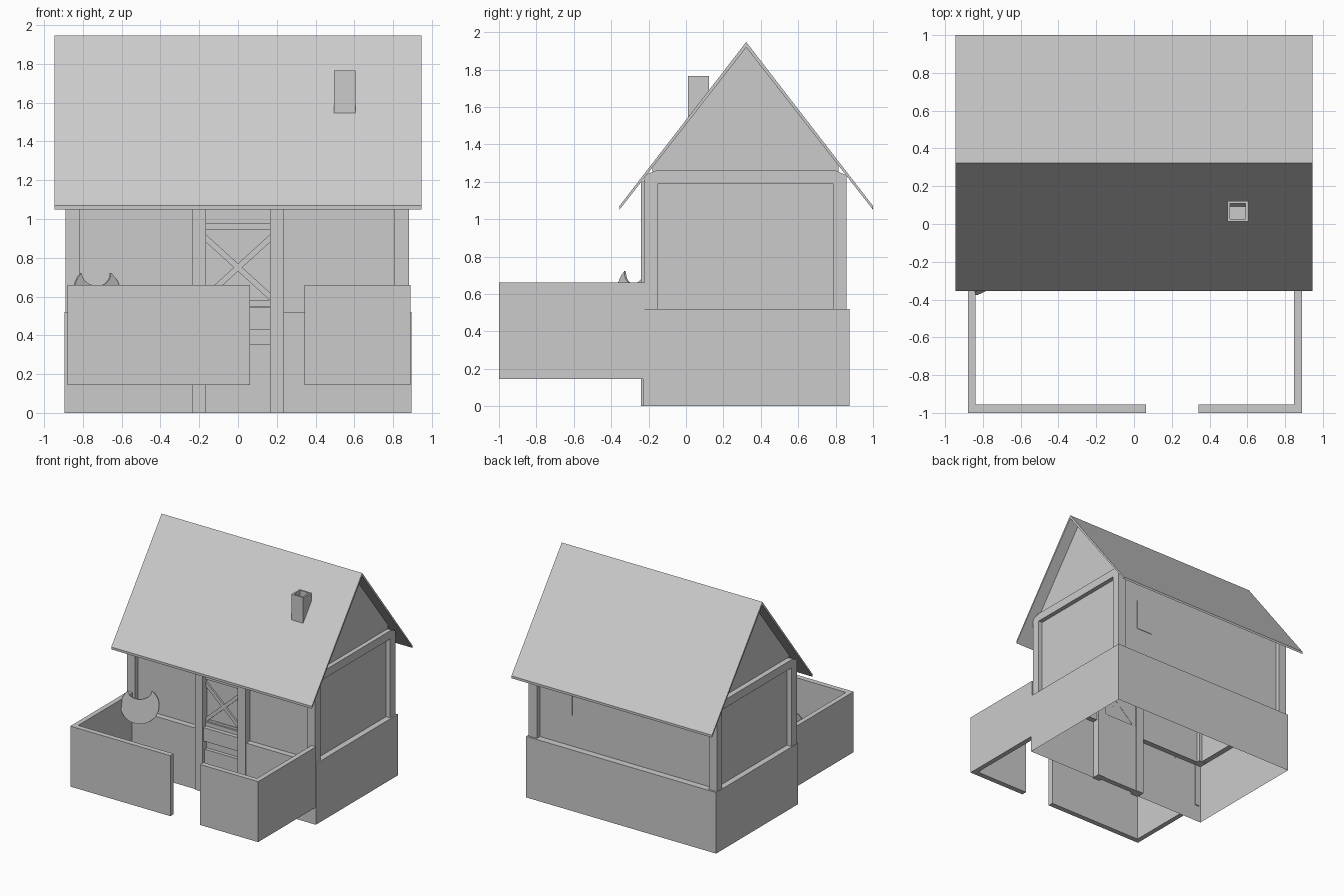
import bpy, math
from mathutils import Matrix, Vector

if "Cube" in bpy.data.objects:
    bpy.data.objects.remove(bpy.data.objects["Cube"])


def mesh(name, verts, faces):
    me = bpy.data.meshes.new(name)
    me.from_pydata(verts, [], faces)
    ob = bpy.data.objects.new(name, me)
    bpy.context.collection.objects.link(ob)
    return ob


def box(name, x0, x1, y0, y1, z0, z1):
    v = [(x, y, z) for x in (x0, x1) for y in (y0, y1) for z in (z0, z1)]
    f = [(0, 1, 3, 2), (4, 6, 7, 5), (0, 4, 5, 1), (2, 3, 7, 6), (0, 2, 6, 4), (1, 5, 7, 3)]
    return mesh(name, v, f)


def extrude_x(name, prof, x0, x1, skip=()):
    """Extrude a (y, z) profile along x; skip lists side faces left open."""
    n = len(prof)
    v = [(x0, y, z) for y, z in prof] + [(x1, y, z) for y, z in prof]
    f = [(i, (i + 1) % n, n + (i + 1) % n, n + i) for i in range(n) if i not in skip]
    f += [tuple(range(n))[::-1], tuple(range(n, 2 * n))]
    return mesh(name, v, f)


RIDGE = 0.322


def roof_z(y):
    return 1.05 + (1.918 - 1.05) * (1 - abs(y - RIDGE) / 0.678)


# roof: thin folded slab
extrude_x("roof", [(-0.356, 1.05), (RIDGE, 1.918), (1.0, 1.05), (1.0, 1.07),
                   (RIDGE, 1.947), (-0.356, 1.07)], -0.945, 0.945)

# upper walls with gables, open underneath
yf, yb = -0.18, 0.815
extrude_x("upper_walls", [(yf, 0.515), (yb, 0.515), (yb, roof_z(yb)), (RIDGE, 1.918),
                          (yf, roof_z(yf))], -0.845, 0.845, skip=(0,))

# hollow base: outer skin with doorway gap, plus ledge on top
X, Y0, Y1, H = 0.895, -0.23, 0.873, 0.52
d = 0.2
plan = [(-d, Y0), (-X, Y0), (-X, Y1), (X, Y1), (X, Y0), (d, Y0)]
inner = [(-d, yf), (-0.845, yf), (-0.845, yb), (0.845, yb), (0.845, yf), (d, yf)]
n = len(plan)
verts = [(x, y, 0) for x, y in plan] + [(x, y, H) for x, y in plan] + [(x, y, H) for x, y in inner]
faces = []
for i in range(n - 1):
    faces += [(i, i + 1, n + i + 1, n + i), (n + i, n + i + 1, 2 * n + i + 1, 2 * n + i)]
mesh("base_walls", verts, faces)

# timber corner posts, top rails and doorway posts
for s, x0, x1 in ((-1, -0.89, -0.817), (1, 0.805, 0.882)):
    for y0, y1 in ((-0.222, -0.15), (0.785, 0.857)):
        yo = y0 if y0 < 0 else y1
        yi = y1 if y0 < 0 else y0
        extrude_x("corner_post", [(yo, 0.515), (yi, 0.515), (yi, 1.25), (yo, roof_z(yo))], x0, x1)
    extrude_x("gable_beam", [(-0.222, 1.19), (0.857, 1.19), (0.857, 1.235), (0.80, 1.26),
                             (-0.16, 1.26), (-0.222, 1.235)], x0, x1)
    extrude_x("door_post", [(-0.24, 0), (-0.165, 0), (-0.165, 1.26), (-0.24, 1.195)],
              min(s * 0.165, s * 0.238), max(s * 0.165, s * 0.238))

# two-part door with rails and crossed braces
box("door_panel", -0.165, 0.165, -0.185, -0.17, 0, 0.6)
box("lower_door", -0.165, 0.165, -0.215, -0.18, 0, 0.355)
box("door_beam", -0.165, 0.165, -0.23, -0.18, 0.43, 0.545)
for z in (0.548, 0.945):
    box("door_rail", -0.165, 0.165, -0.2, -0.175, z, z + 0.034)
for s in (-1, 1):
    b = [(-0.165, 0.58), (-0.165, 0.62), (0.165, 0.92), (0.165, 0.88)]
    v = [(s * x, y, z) for y in (-0.195, -0.178) for x, z in b]
    mesh("cross_brace", v, [(0, 1, 2, 3), (7, 6, 5, 4)] +
         [(i, (i + 1) % 4, 4 + (i + 1) % 4, 4 + i) for i in range(4)])

# back window
box("back_window", 0.5, 0.65, yb - 0.005, yb + 0.004, 0.78, 1.04)

# hollow chimney
cx0, cx1, cy0, cy1 = 0.495, 0.605, 0.012, 0.122
loops = [(0, 1.45), (0, 1.765), (0.014, 1.765), (0.014, 1.65)]
verts, faces = [], []
for i, z in loops:
    verts += [(cx0 + i, cy0 + i, z), (cx1 - i, cy0 + i, z), (cx1 - i, cy1 - i, z), (cx0 + i, cy1 - i, z)]
for k in range(3):
    faces += [(4 * k + j, 4 * k + (j + 1) % 4, 4 * k + 4 + (j + 1) % 4, 4 * k + 4 + j) for j in range(4)]
faces.append((12, 13, 14, 15))
mesh("chimney", verts, faces)


# yard walls: L-shaped on each side of the gate
def yard_wall(name, pts):
    m = len(pts)
    v = [(x, y, z) for z in (0.145, 0.66) for x, y in pts]
    f = [tuple(range(m))[::-1], tuple(range(m, 2 * m))]
    f += [(i, (i + 1) % m, m + (i + 1) % m, m + i) for i in range(m)]
    mesh(name, v, f)


for s, xo, xg in ((-1, -0.88, 0.063), (1, 0.89, 0.342)):
    xi = xo - s * 0.042
    yard_wall("yard_wall", [(xo, -1), (xg, -1), (xg, -0.955), (xi, -0.955), (xi, -0.222), (xo, -0.222)])

# crescent disc leaning in the yard corner
r, hx, hz = 0.15, 0.092, 0.117
a0 = math.atan2(hz, hx)
prof = []
for i in range(25):
    a = math.pi - a0 + (math.pi + 2 * a0) * i / 24
    prof.append((r * math.cos(a), r * math.sin(a)))
for i in range(1, 10):
    a = math.pi * i / 10
    prof.append((hx * math.cos(a), hz - 0.068 * math.sin(a)))
m = len(prof)
v = [(x, y, z) for y in (-0.006, 0.006) for x, z in prof]
f = [tuple(range(m)), tuple(range(m, 2 * m))[::-1]]
f += [(i, m + i, m + (i + 1) % m, (i + 1) % m) for i in range(m)]
disc = mesh("crescent_disc", v, f)
disc.data.transform(Matrix.Translation((-0.725, -0.285, 0.605)) @ Matrix.Rotation(math.radians(35), 4, 'Z')
                    @ Matrix.Rotation(math.radians(-8), 4, 'X'))

# consistent outward normals
import bmesh
for ob in bpy.data.objects:
    bm = bmesh.new()
    bm.from_mesh(ob.data)
    bmesh.ops.recalc_face_normals(bm, faces=bm.faces)
    bm.to_mesh(ob.data)
    bm.free()
